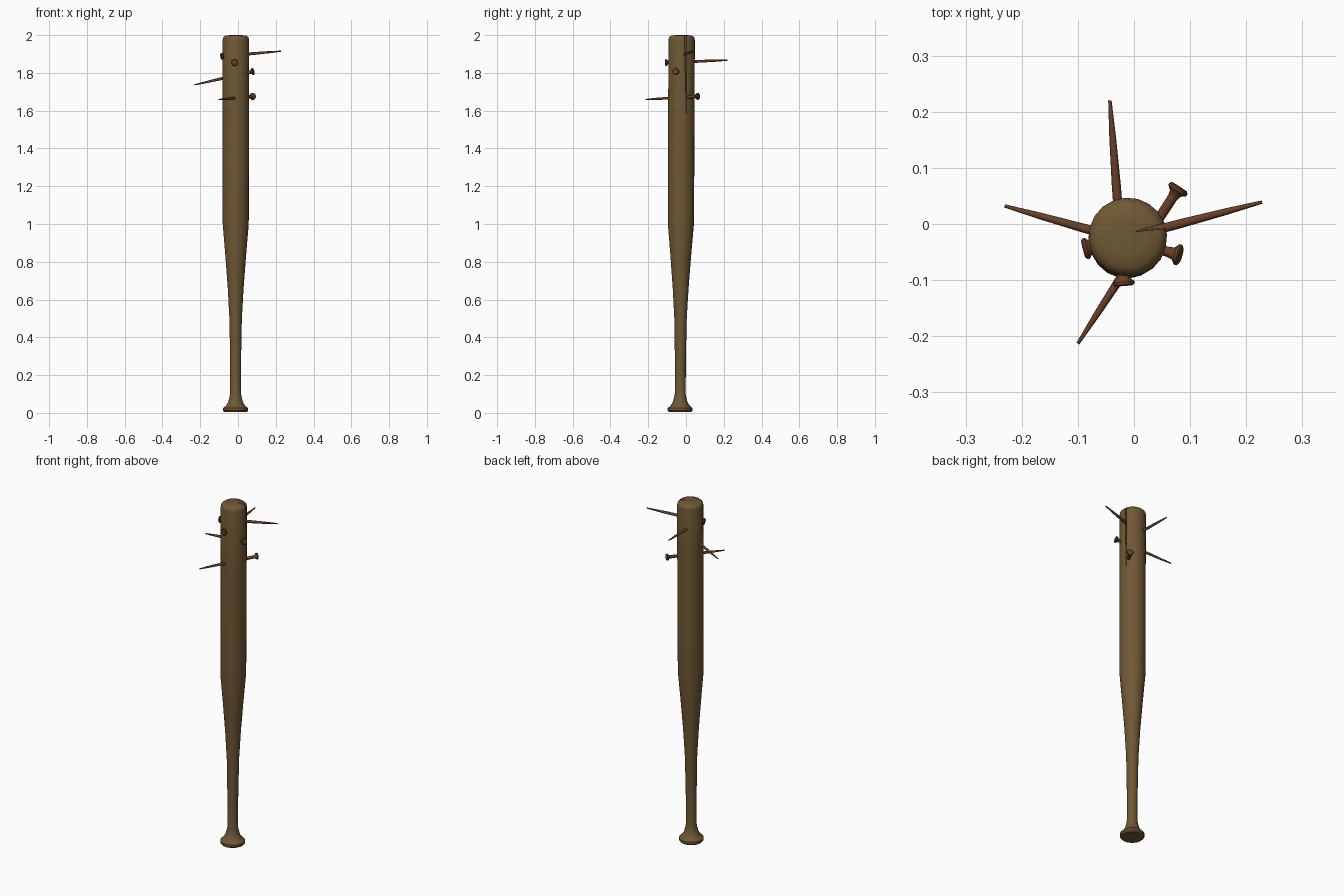
import bpy, bmesh, math
from mathutils import Vector

if "Cube" in bpy.data.objects:
    bpy.data.objects.remove(bpy.data.objects["Cube"])


def material(name, rgb):
    m = bpy.data.materials.new(name)
    m.diffuse_color = (*rgb, 1)
    m.use_nodes = True
    m.node_tree.nodes["Principled BSDF"].inputs["Base Color"].default_value = m.diffuse_color
    return m


wood = material("worn wood", (0.16, 0.098, 0.035))
rust = material("rusty iron", (0.14, 0.05, 0.02))


def lathe(name, profile, start, end, sides, mat):
    """Sweep (radius, distance 0..1) rings along the line start-end."""
    start, end = Vector(start), Vector(end)
    rot = (end - start).to_track_quat('Z', 'Y')
    bm = bmesh.new()
    rings = []
    for r, t in profile:
        c = start.lerp(end, t)
        rings.append([bm.verts.new(c + rot @ Vector((
            r * math.cos(2 * math.pi * i / sides),
            r * math.sin(2 * math.pi * i / sides), 0))) for i in range(sides)])
    for a, b in zip(rings, rings[1:]):
        for i in range(sides):
            j = (i + 1) % sides
            bm.faces.new((a[i], a[j], b[j], b[i]))
    bm.faces.new(rings[0][::-1])
    bm.faces.new(rings[-1])
    return finish(name, bm, mat)


def finish(name, bm, mat):
    bmesh.ops.recalc_face_normals(bm, faces=bm.faces)
    me = bpy.data.meshes.new(name)
    bm.to_mesh(me)
    bm.free()
    me.materials.append(mat)
    ob = bpy.data.objects.new(name, me)
    bpy.context.collection.objects.link(ob)
    return ob


def smooth(ob, angle=40):
    bpy.ops.object.select_all(action='DESELECT')
    ob.select_set(True)
    bpy.context.view_layer.objects.active = ob
    bpy.ops.object.shade_smooth_by_angle(angle=math.radians(angle))


# Bat: knob, handle, taper, barrel and rounded end, as (radius, z)
profile = [(0.060, 0.005), (0.066, 0.012), (0.066, 0.025), (0.052, 0.037),
           (0.040, 0.055), (0.033, 0.08), (0.029, 0.10), (0.029, 0.28),
           (0.033, 0.50), (0.042, 0.66), (0.054, 0.82), (0.069, 1.0),
           (0.070, 1.3), (0.070, 1.7), (0.070, 1.975), (0.067, 1.988),
           (0.056, 1.997), (0.03, 2.0)]
bat = lathe("bat", [(r, z / 2) for r, z in profile],
            (-0.013, -0.031, 0), (-0.011, -0.023, 2), 20, wood)

# Split in the barrel, cut with a thin wedge
bm = bmesh.new()
a, b, c, d = [bm.verts.new(p) for p in (
    (0.0, -0.014, 2.02), (0.09, -0.006, 2.02), (0.09, 0.013, 2.02), (0.061, 0.004, 1.50))]
for f in ((a, b, c), (a, d, b), (b, d, c), (c, d, a)):
    bm.faces.new(f)
cutter = finish("split_cutter", bm, wood)
cutter.hide_render = True
mod = bat.modifiers.new("split", 'BOOLEAN')
mod.operation = 'DIFFERENCE'
mod.solver = 'EXACT'
mod.object = cutter
bpy.context.view_layer.objects.active = bat
bpy.ops.object.modifier_apply(modifier="split")
bpy.data.objects.remove(cutter)
smooth(bat)

# Nails driven through the barrel: (head, tip)
nails = [((-0.090, -0.045, 1.888), (0.228, 0.039, 1.915)),
         ((0.083, -0.056, 1.808), (-0.230, 0.032, 1.737)),
         ((-0.018, -0.110, 1.855), (-0.043, 0.220, 1.867)),
         ((0.081, 0.066, 1.676), (-0.100, -0.213, 1.659))]
shape = [(0.016, 0), (0.019, 0.008), (0.019, 0.022), (0.011, 0.042),
         (0.009, 0.07), (0.008, 0.55), (0.006, 0.8), (0.003, 1)]
for n, (head, tip) in enumerate(nails, 1):
    smooth(lathe(f"nail_{n}", shape, head, tip, 10, rust))
